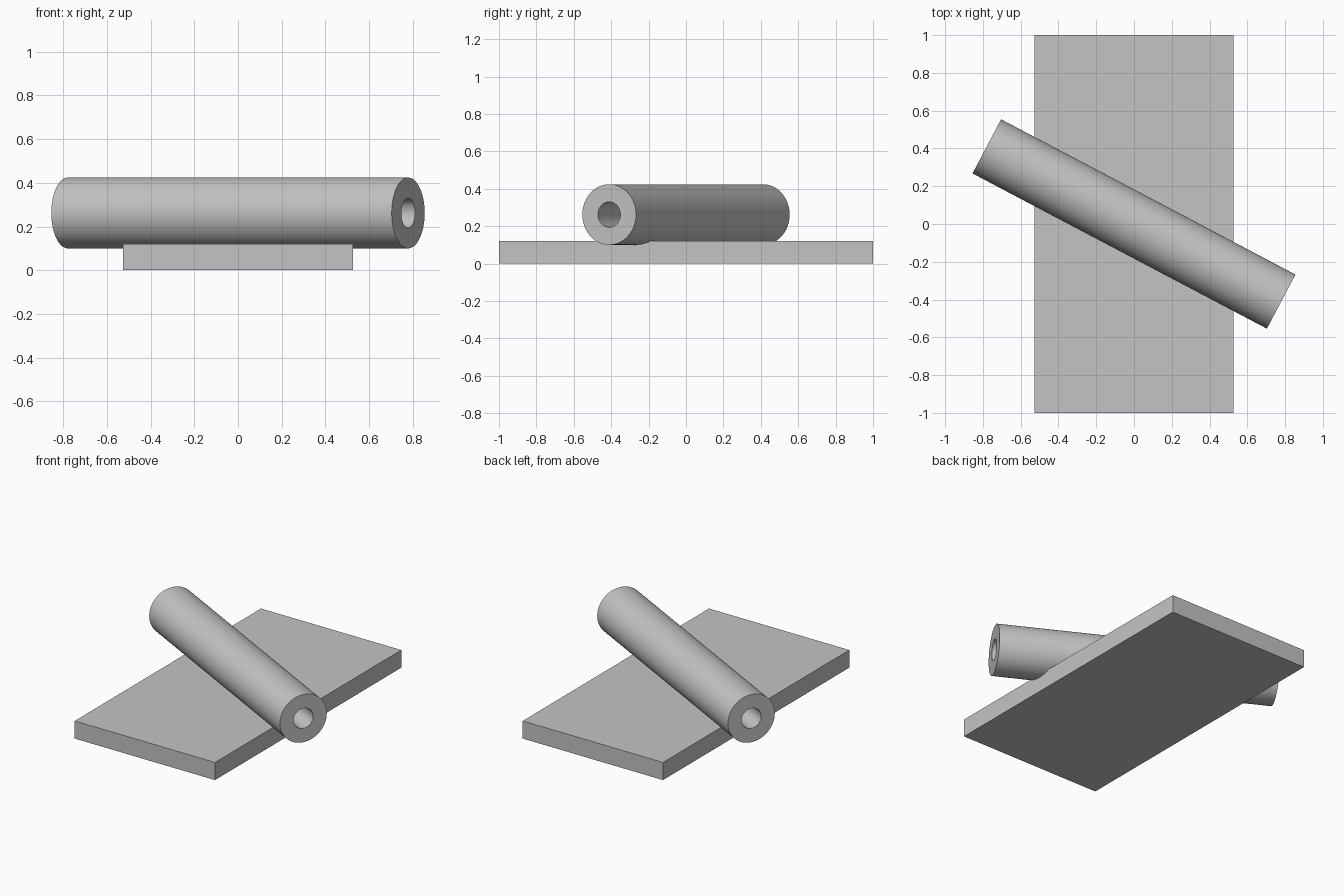
import bpy
import bmesh
import math

# Remove the default object
if "Cube" in bpy.data.objects:
    bpy.data.objects.remove(bpy.data.objects["Cube"])


def make_material(name, color):
    mat = bpy.data.materials.new(name)
    mat.use_nodes = True
    mat.diffuse_color = color
    mat.node_tree.nodes["Principled BSDF"].inputs["Base Color"].default_value = color
    return mat


def finish(name, bm, mat):
    mesh = bpy.data.meshes.new(name)
    bmesh.ops.recalc_face_normals(bm, faces=bm.faces)
    bm.to_mesh(mesh)
    bm.free()
    mesh.materials.append(mat)
    obj = bpy.data.objects.new(name, mesh)
    bpy.context.collection.objects.link(obj)
    return obj


grey = make_material("light_grey", (0.55, 0.55, 0.55, 1))

# Flat base plate
WIDTH, DEPTH, THICK = 1.055, 2.0, 0.12
bm = bmesh.new()
bmesh.ops.create_cube(bm, size=1)
bmesh.ops.scale(bm, vec=(WIDTH, DEPTH, THICK), verts=bm.verts)
plate = finish("base_plate", bm, grey)
plate.location.z = THICK / 2

# Hollow tube: its rectangular wall section is spun about the X axis
LENGTH, OUTER, INNER = 1.762, 0.162, 0.068
bm = bmesh.new()
section = [bm.verts.new((x, 0, r)) for x, r in (
    (-LENGTH / 2, INNER), (-LENGTH / 2, OUTER),
    (LENGTH / 2, OUTER), (LENGTH / 2, INNER))]
edges = [bm.edges.new((section[i], section[(i + 1) % 4])) for i in range(4)]
bmesh.ops.spin(bm, geom=section + edges, cent=(0, 0, 0), axis=(1, 0, 0),
               angle=math.tau, steps=96, use_merge=True)
bmesh.ops.remove_doubles(bm, verts=bm.verts, dist=1e-5)
tube = finish("hollow_tube", bm, grey)

# Lay the tube diagonally, slightly sunk into the plate
tube.location.z = 0.262
tube.rotation_euler.z = math.radians(-27.8)
bpy.context.view_layer.objects.active = tube
tube.select_set(True)
bpy.ops.object.shade_smooth_by_angle(angle=math.radians(30))
